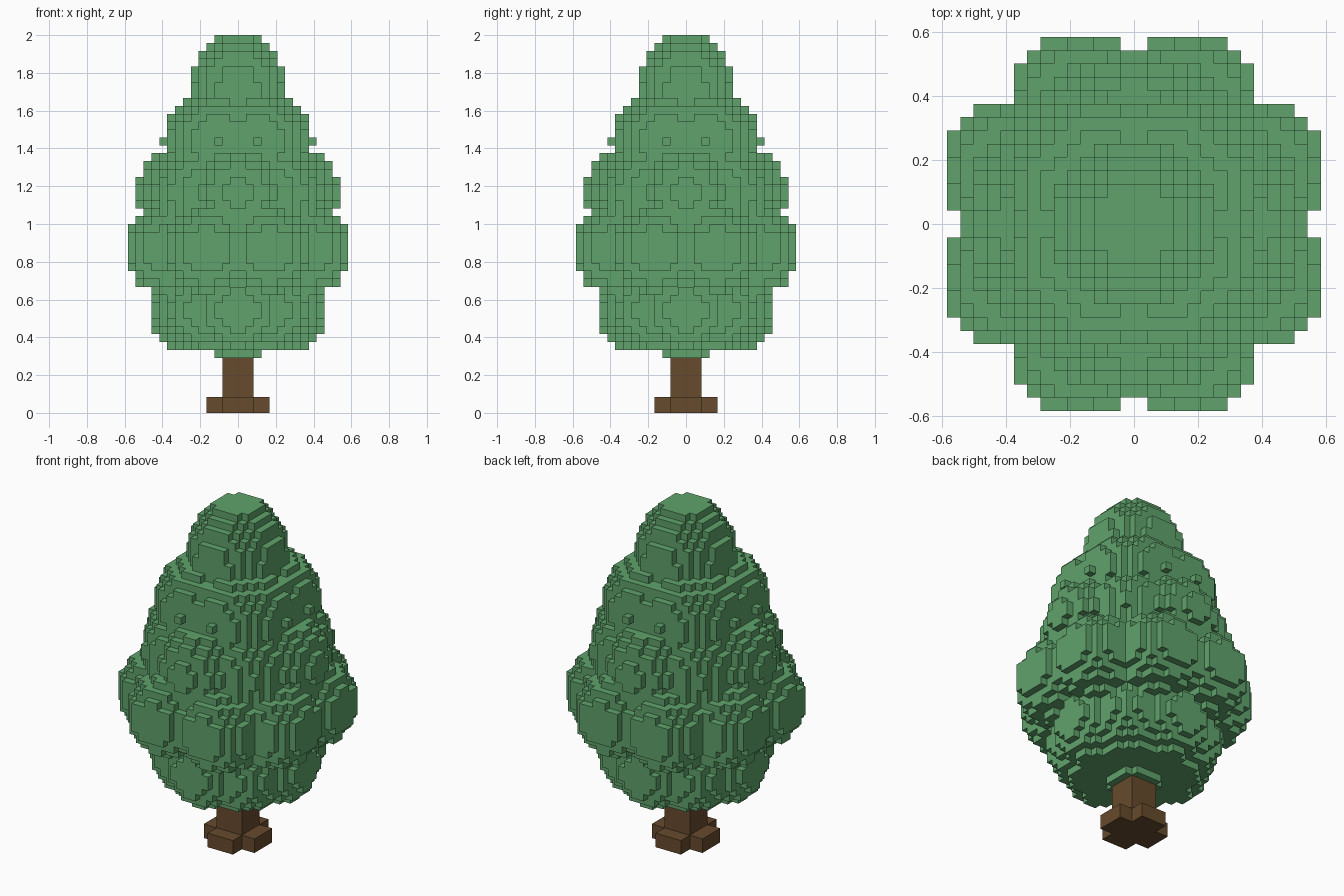
import bpy
import bmesh
from mathutils import Vector
from itertools import product

UNIT = 2 / 48  # edge of one block

old = bpy.data.objects.get("Cube")
if old:
    bpy.data.objects.remove(old, do_unlink=True)


def make_material(name, color):
    mat = bpy.data.materials.new(name)
    mat.use_nodes = True
    mat.diffuse_color = color
    mat.node_tree.nodes["Principled BSDF"].inputs["Base Color"].default_value = color
    return mat


def add_object(name, bm, mat):
    mesh = bpy.data.meshes.new(name)
    bm.to_mesh(mesh)
    bm.free()
    mesh.materials.append(mat)
    obj = bpy.data.objects.new(name, mesh)
    bpy.context.collection.objects.link(obj)
    return obj


def add_box(name, width, depth, bottom, top, mat):
    """Box centred on the trunk axis, measured in blocks."""
    bm = bmesh.new()
    bmesh.ops.create_cube(bm, size=UNIT)
    bmesh.ops.scale(bm, vec=(width, depth, top - bottom), verts=bm.verts)
    bmesh.ops.translate(bm, vec=(0, 0, (bottom + top) / 2 * UNIT), verts=bm.verts)
    return add_object(name, bm, mat)


def fill_blob(cells, centre, radius, height=None):
    """Fill every block whose middle lies inside an ellipsoid."""
    height = height or radius
    cx, cy, cz = centre
    reach = range(-20, 20)
    for i, j in product(reach, reach):
        flat = ((i + .5 - cx) ** 2 + (j + .5 - cy) ** 2) / radius ** 2
        if flat <= 1:
            for k in range(48):
                if flat + ((k + .5 - cz) / height) ** 2 <= 1.00001:
                    cells.add((i, j, k))


def ring(cells, out, side, z, radius):
    """Repeat a round lobe on all four sides, mirrored about each side."""
    spots = set()
    for a, b in product((out, -out), (side, -side)):
        spots |= {(a, b), (b, a)}
    for x, y in spots:
        fill_blob(cells, (x, y, z), radius)


def blocks_to_mesh(cells):
    """Keep only the block faces that touch open air."""
    bm = bmesh.new()
    verts = {}

    def corner(p):
        key = tuple(round(c) for c in p)
        if key not in verts:
            verts[key] = bm.verts.new(Vector(key) * UNIT)
        return verts[key]

    for cell in cells:
        middle = Vector(cell) + Vector((.5, .5, .5))
        for axis, sign in product(range(3), (-1, 1)):
            n = Vector((0, 0, 0))
            n[axis] = sign
            if tuple(int(c) for c in Vector(cell) + n) in cells:
                continue
            u = Vector((0, 0, 0))
            u[(axis + 1) % 3] = .5
            v = n.cross(u)
            face = middle + n / 2
            bm.faces.new([corner(face + d) for d in (-u - v, u - v, u + v, v - u)])
    return bm


leaf = make_material("leaf green", (0.115, 0.365, 0.147, 1))
bark = make_material("bark brown", (0.136, 0.069, 0.026, 1))

# Trunk and crossed root blocks
add_box("trunk", 4, 4, 0, 7, bark)
add_box("root_block_across", 8, 4, 0, 2, bark)
add_box("root_block_along", 4, 8, 0, 2, bark)

# Foliage: a core with tiers of eight rounded lobes, turned half a step each tier
foliage = set()
fill_blob(foliage, (0, 0, 13), 6.4)
fill_blob(foliage, (0, 0, 22), 8.5, 13)
ring(foliage, 6, 0, 13, 5.3)            # lowest tier, sides
ring(foliage, 4, 4, 13, 5.3)            # lowest tier, corners
ring(foliage, 9, 4, 20.7, 5.505)        # widest tier
ring(foliage, 7, 0, 28, 5.8)            # middle tier, sides
ring(foliage, 4.5, 4.5, 28, 5.8)        # middle tier, corners
ring(foliage, 3.5, 2.5, 34.5, 6)        # upper tier
fill_blob(foliage, (0, 0, 41), 6.15, 7.5)  # crown
add_object("foliage", blocks_to_mesh(foliage), leaf)
